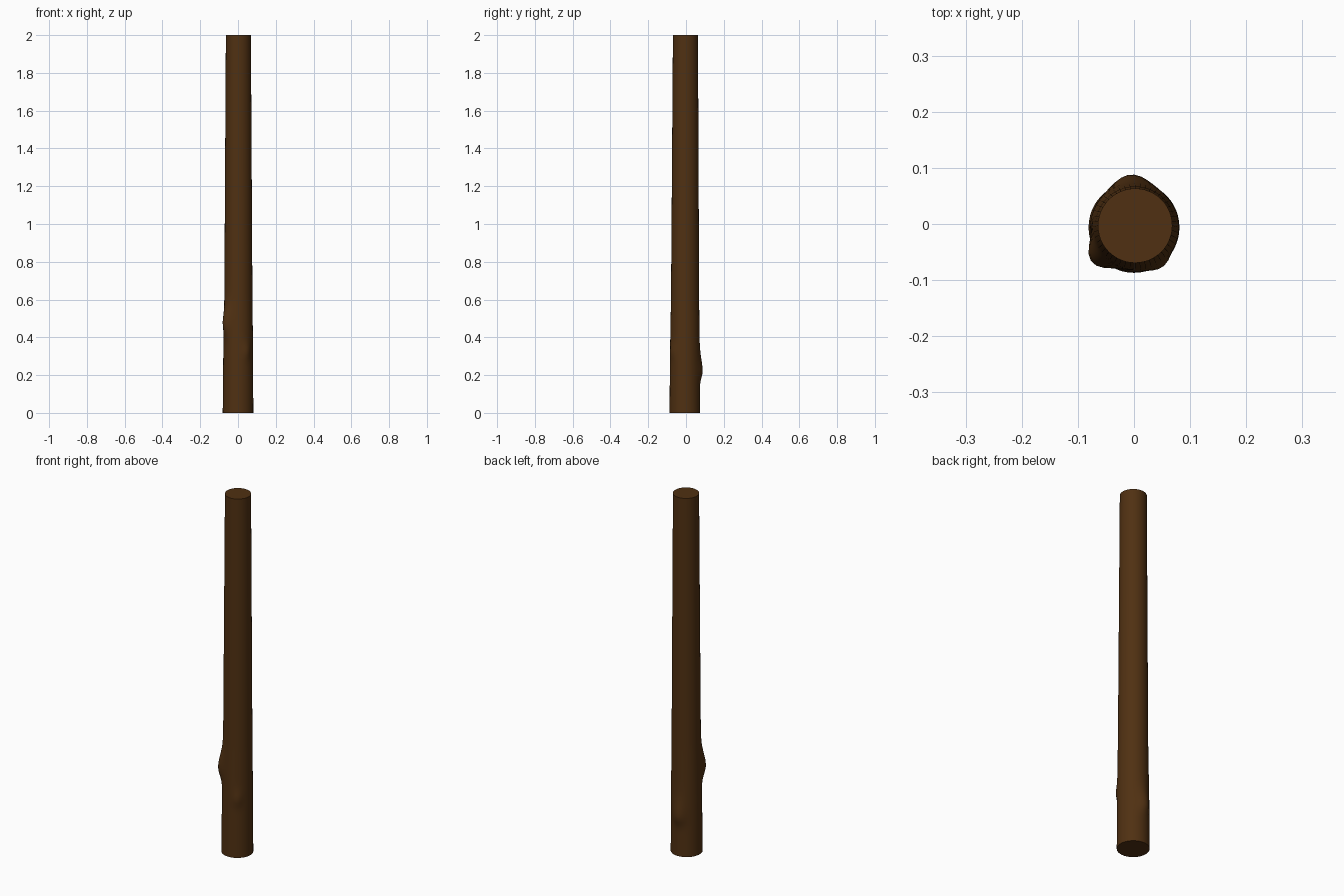
import bpy, bmesh, math

if "Cube" in bpy.data.objects:
    bpy.data.objects.remove(bpy.data.objects["Cube"])

SIDES, RINGS, HEIGHT = 48, 80, 2.0

# Knots: angle (deg), height, bulge, angular half-width (deg), half-height below, above
KNOTS = [
    (219, 0.475, 0.023, 15, 0.045, 0.065),
    (94, 0.22, 0.015, 17, 0.03, 0.06),
    (305, 0.325, 0.008, 12, 0.025, 0.03),
]
# Taper profile: height, radius, centre x, centre y
TAPER = [(0, 0.081, 0.0, -0.006), (0.3, 0.079, 0.001, -0.006),
         (0.6, 0.0745, 0.002, -0.005), (1.2, 0.071, 0.002, -0.004),
         (2.0, 0.0663, 0.002, -0.003)]


def taper(z):
    for a, b in zip(TAPER, TAPER[1:]):
        if z <= b[0] + 1e-6:
            t = (z - a[0]) / (b[0] - a[0])
            return [a[i] + (b[i] - a[i]) * t for i in (1, 2, 3)]


def bulge(angle, z):
    total = 0
    for deg, kz, amount, width, below, above in KNOTS:
        da = (math.degrees(angle) - deg + 180) % 360 - 180
        h = below if z < kz else above
        total += amount * math.exp(-0.5 * (da / width) ** 2 - 0.5 * ((z - kz) / h) ** 2)
    return total


# Wooden pole: stacked rings, tapered, with knots pushed outward
bm = bmesh.new()
rings = []
for i in range(RINGS + 1):
    z = HEIGHT * (i / RINGS) ** 1.4
    radius, cx, cy = taper(z)
    ring = []
    for j in range(SIDES):
        a = math.tau * j / SIDES
        r = radius + bulge(a, z)
        ring.append(bm.verts.new((cx + r * math.cos(a), cy + r * math.sin(a), z)))
    rings.append(ring)
for lo, hi in zip(rings, rings[1:]):
    for j in range(SIDES):
        k = (j + 1) % SIDES
        bm.faces.new((lo[j], lo[k], hi[k], hi[j]))
bm.faces.new(rings[-1])
bm.faces.new(rings[0][::-1])

mesh = bpy.data.meshes.new("wooden_pole")
bm.to_mesh(mesh)
bm.free()
pole = bpy.data.objects.new("wooden_pole", mesh)
bpy.context.collection.objects.link(pole)

# Dark brown wood
wood = bpy.data.materials.new("dark_wood")
wood.diffuse_color = (0.08, 0.03, 0.006, 1)
wood.use_nodes = True
wood.node_tree.nodes["Principled BSDF"].inputs["Base Color"].default_value = wood.diffuse_color
mesh.materials.append(wood)

bpy.context.view_layer.objects.active = pole
pole.select_set(True)
bpy.ops.object.shade_smooth_by_angle(angle=math.radians(40))
